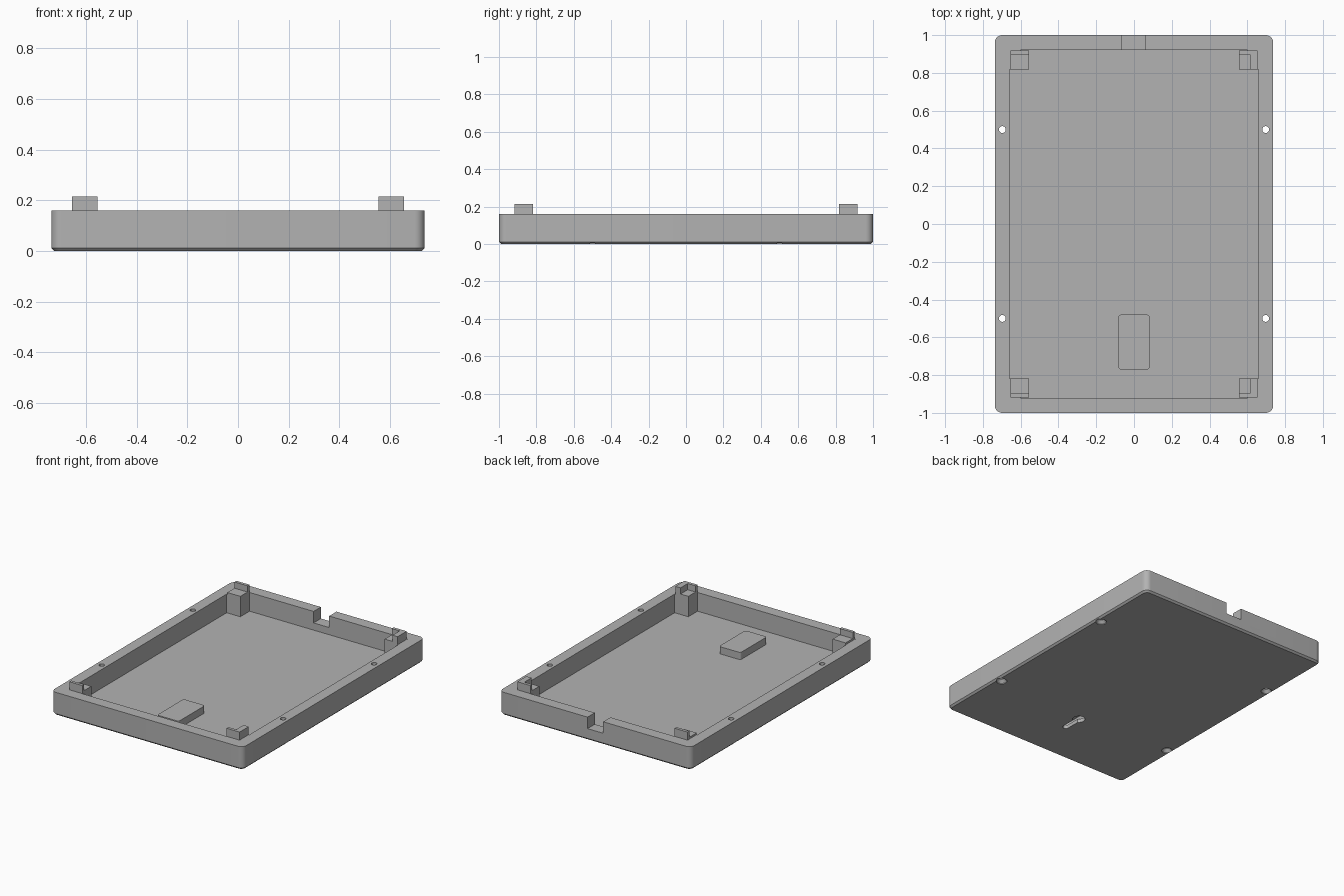
import bpy
import bmesh
from math import cos, sin, pi, radians

cube = bpy.data.objects.get("Cube")
if cube:
    bpy.data.objects.remove(cube, do_unlink=True)

grey = bpy.data.materials.new("mid grey")
grey.use_nodes = True
grey.diffuse_color = (0.45, 0.45, 0.45, 1)
grey.node_tree.nodes["Principled BSDF"].inputs["Base Color"].default_value = (0.45, 0.45, 0.45, 1)


def loft(name, rings):
    """Closed solid through a stack of matching point rings."""
    bm = bmesh.new()
    loops = [[bm.verts.new(p) for p in ring] for ring in rings]
    n = len(loops[0])
    for low, high in zip(loops, loops[1:]):
        for i in range(n):
            j = (i + 1) % n
            bm.faces.new((low[i], low[j], high[j], high[i]))
    bm.faces.new(loops[0][::-1])
    bm.faces.new(loops[-1])
    bmesh.ops.recalc_face_normals(bm, faces=bm.faces)
    mesh = bpy.data.meshes.new(name)
    bm.to_mesh(mesh)
    bm.free()
    mesh.materials.append(grey)
    obj = bpy.data.objects.new(name, mesh)
    bpy.context.collection.objects.link(obj)
    return obj


def rounded(cx, cy, hx, hy, r, z, steps=8):
    """Rounded rectangle ring."""
    ring = []
    for k, (sx, sy) in enumerate(((1, 1), (-1, 1), (-1, -1), (1, -1))):
        for s in range(steps + 1):
            a = (k + s / steps) * pi / 2
            ring.append((cx + sx * (hx - r) + r * cos(a), cy + sy * (hy - r) + r * sin(a), z))
    return ring


def slab(name, cx, cy, hx, hy, r, z0, z1):
    return loft(name, [rounded(cx, cy, hx, hy, r, z) for z in (z0, z1)])


def box(name, x0, x1, y0, y1, z0, z1):
    corners = ((x0, y0), (x1, y0), (x1, y1), (x0, y1))
    return loft(name, [[(x, y, z) for x, y in corners] for z in (z0, z1)])


def disc(cx, cy, r, z, n=32):
    return [(cx + r * cos(2 * pi * i / n), cy + r * sin(2 * pi * i / n), z) for i in range(n)]


def combine(target, tool, operation):
    """Apply a boolean and drop the tool object."""
    tool.hide_render = True
    mod = target.modifiers.new("boolean", "BOOLEAN")
    mod.operation = operation
    mod.solver = "EXACT"
    mod.object = tool
    bpy.context.view_layer.objects.active = target
    bpy.ops.object.modifier_apply(modifier=mod.name)
    bpy.data.objects.remove(tool, do_unlink=True)


FLOOR, RIM, SHELF, TOP = 0.03, 0.16, 0.172, 0.215

# Tray shell with chamfered underside
tray = loft("tray", [rounded(0, 0, 0.737 - c, 1 - c, 0.04 - c, z)
                     for c, z in ((0.012, 0), (0, 0.012), (0, RIM))])
combine(tray, box("cavity", -0.66, 0.66, -0.92, 0.92, FLOOR, 0.3), "DIFFERENCE")

# Cable notch in the back wall
combine(tray, box("notch", -0.063, 0.057, 0.9, 1.1, 0.08, 0.3), "DIFFERENCE")

# Hanger pad on the floor
combine(tray, slab("pad", 0, -0.625, 0.083, 0.145, 0.015, 0.02, 0.08), "UNION")

# Keyhole slot with a wider pocket inside the pad
combine(tray, slab("pocket", 0, -0.62, 0.045, 0.11, 0.044, 0.025, 0.06), "DIFFERENCE")
combine(tray, slab("slot", 0, -0.62, 0.02, 0.085, 0.0195, -0.05, 0.04), "DIFFERENCE")
combine(tray, loft("keyhole", [disc(0, -0.555, 0.04, z) for z in (-0.05, 0.04)]), "DIFFERENCE")

# Countersunk screw holes through the side walls
for sx in (-1, 1):
    for y in (-0.5, 0.5):
        profile = ((0.035, -0.02), (0.035, 0.005), (0.018, 0.025), (0.018, 0.3))
        combine(tray, loft("screw_hole", [disc(sx * 0.697, y, r, z) for r, z in profile]), "DIFFERENCE")

# Corner posts: a shelf with raised lips towards the walls
for sx, side in ((-1, "right"), (1, "left")):
    for sy, end in ((-1, "front"), (1, "back")):
        def span(s, a, b):
            return sorted((s * a, s * b))
        post = box(f"{end}_{side}_post", *span(sx, 0.555, 0.655), *span(sy, 0.818, 0.918), FLOOR - 0.01, TOP)
        inner = 0.615 if sx > 0 else 0.7
        combine(post, box("shelf_cut", *span(sx, 0.5, inner), *span(sy, 0.75, 0.897), SHELF, 0.3), "DIFFERENCE")
        filler = box("wall_filler", *span(sx, 0.6, 0.67), *span(sy, 0.818, 0.93), FLOOR - 0.01, RIM - 0.001)
        combine(post, filler, "UNION")

# Smooth rounded corners, keep the edges crisp
for obj in bpy.context.scene.objects:
    obj.select_set(obj.type == "MESH")
bpy.context.view_layer.objects.active = tray
bpy.ops.object.shade_smooth_by_angle(angle=radians(30))
